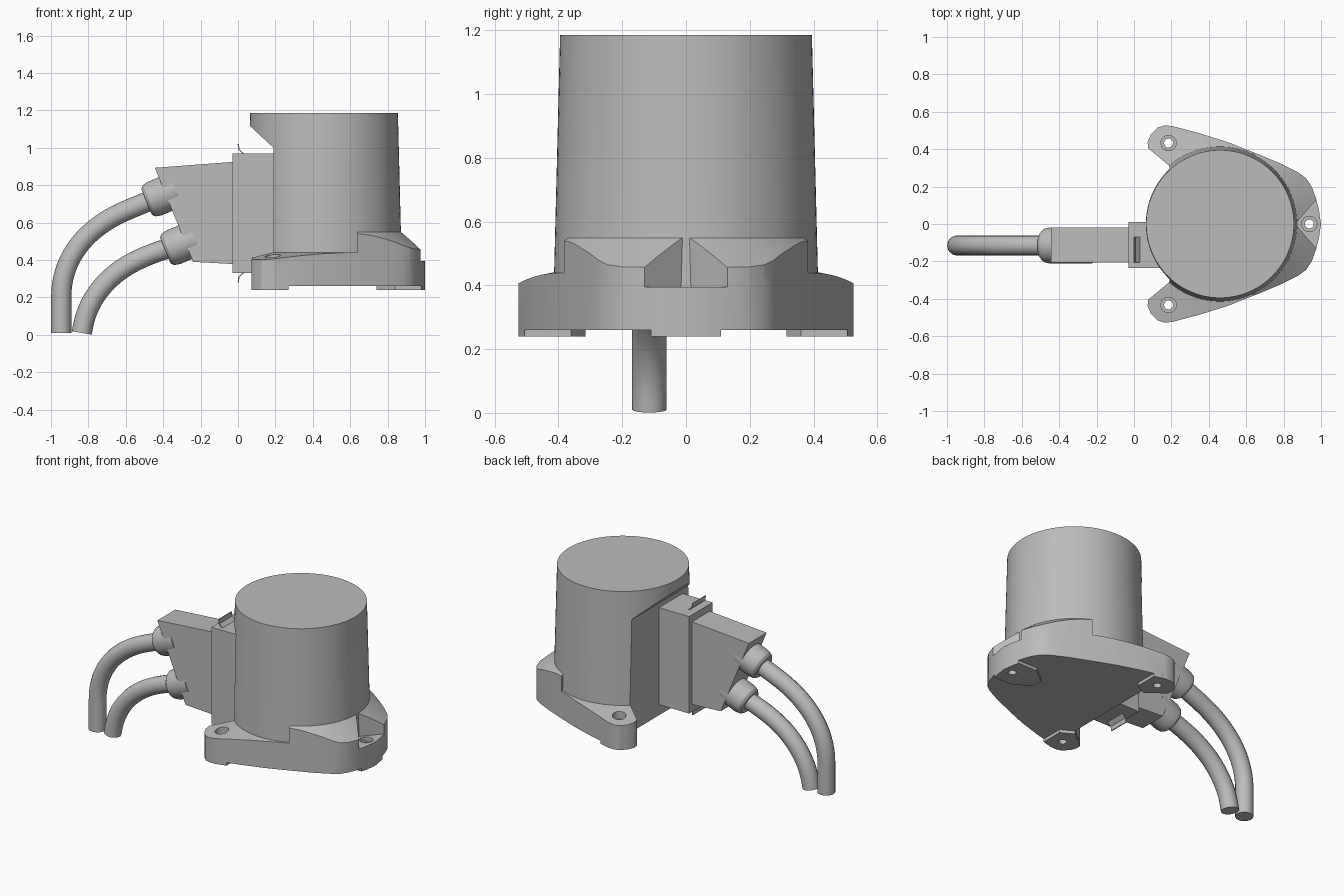
import bpy, bmesh, math
from mathutils import Vector, Matrix

cube = bpy.data.objects.get("Cube")
if cube:
    bpy.data.objects.remove(cube, do_unlink=True)

grey = bpy.data.materials.new("housing grey")
grey.use_nodes = True
grey.diffuse_color = (0.5, 0.5, 0.5, 1)
grey.node_tree.nodes["Principled BSDF"].inputs["Base Color"].default_value = (0.5, 0.5, 0.5, 1)

AXIS_X = 0.46      # drum centre
CABLE_Y = -0.115   # cable and connector plane


def finish(name, bm):
    bmesh.ops.recalc_face_normals(bm, faces=bm.faces)
    mesh = bpy.data.meshes.new(name)
    bm.to_mesh(mesh)
    bm.free()
    mesh.materials.append(grey)
    ob = bpy.data.objects.new(name, mesh)
    bpy.context.collection.objects.link(ob)
    return ob


def prism(name, pts, lo, hi, plane="xy"):
    """Extrude a profile along z (plane xy) or along y (plane xz)."""
    bm = bmesh.new()
    place = (lambda a, b, h: (a, b, h)) if plane == "xy" else (lambda a, b, h: (a, h, b))
    face = bm.faces.new([bm.verts.new(place(a, b, lo)) for a, b in pts])
    top = bmesh.ops.extrude_face_region(bm, geom=[face])["geom"]
    bmesh.ops.translate(bm, vec=place(0, 0, hi - lo),
                        verts=[v for v in top if isinstance(v, bmesh.types.BMVert)])
    return finish(name, bm)


def lathe(name, profile, base, direction=(0, 0, 1), sides=96):
    """Stack rings of (radius, height) along a direction."""
    bm = bmesh.new()
    rot = Vector((0, 0, 1)).rotation_difference(Vector(direction)).to_matrix().to_4x4()
    m = Matrix.Translation(base) @ rot
    rings = []
    for r, h in profile:
        rings.append([bm.verts.new(m @ Vector((r * math.cos(i * math.tau / sides),
                                               r * math.sin(i * math.tau / sides), h)))
                      for i in range(sides)])
    for a, b in zip(rings, rings[1:]):
        for i in range(sides):
            j = (i + 1) % sides
            bm.faces.new((a[i], a[j], b[j], b[i]))
    bm.faces.new(rings[0])
    bm.faces.new(rings[-1])
    return finish(name, bm)


def activate(ob):
    bpy.ops.object.select_all(action="DESELECT")
    ob.select_set(True)
    bpy.context.view_layer.objects.active = ob


def boolean(ob, other, operation="DIFFERENCE", remove=True):
    mod = ob.modifiers.new("cut", "BOOLEAN")
    mod.operation, mod.solver, mod.object = operation, "EXACT", other
    activate(ob)
    bpy.ops.object.modifier_apply(modifier=mod.name)
    if remove:
        bpy.data.objects.remove(other, do_unlink=True)


def smooth(ob, angle=25):
    activate(ob)
    bpy.ops.object.shade_smooth_by_angle(angle=math.radians(angle))


def mirrored(half):
    return half + [(x, -y) for x, y in reversed(half) if y > 0]


# Tapered drum with a flat, undercut connector side
drum = lathe("drum", [(0.418, 0.27), (0.395, 1.185)], (AXIS_X, 0, 0))
boolean(drum, prism("drum_cutter", [(-0.2, 0.2), (0.19, 0.2), (0.19, 1.0), (0.06, 1.12), (-0.2, 1.12)],
                    -1, 1, "xz"))
smooth(drum)

# Three-lug mounting base, its top sloping away from the drum
outline = mirrored([(0.19, 0.31), (0.075, 0.405), (0.073, 0.44), (0.09, 0.48), (0.125, 0.515),
                    (0.16, 0.526), (0.2, 0.525), (0.35, 0.485), (0.5, 0.438), (0.64, 0.383),
                    (0.78, 0.325), (0.88, 0.275), (0.92, 0.245), (0.95, 0.2), (0.972, 0.14),
                    (0.988, 0.08), (1.0, 0)])
base = prism("mounting_base", outline, 0.26, 0.7)
boolean(base, lathe("base_slope", [(0.9, 0.2), (0.9, 0.35), (0.62, 0.4), (0.42, 0.44), (0.2, 0.48)],
                    (AXIS_X, 0, 0)), "INTERSECT")

# Raised shoulder on the single-lug side
shoulder = prism("shoulder", [p for p in outline if p[0] > 0.6], 0.27, 0.7)
boolean(shoulder, lathe("shoulder_slope", [(0.9, 0.2), (0.62, 0.39), (0.52, 0.465), (0.41, 0.55), (0.3, 0.55)],
                        (AXIS_X, 0, 0)), "INTERSECT")

# Wedge-shaped screw pocket
pocket = prism("pocket_cutter", [(0.868, 0.008), (0.975, 0.13), (1.1, 0.27),
                                 (1.1, -0.27), (0.975, -0.13), (0.868, -0.008)], 0.395, 0.8)
boolean(base, pocket, remove=False)
boolean(shoulder, pocket)

# Feet under the lugs
side_foot = [(0.19, 0.315), (0.075, 0.405), (0.073, 0.44), (0.09, 0.48), (0.125, 0.515),
             (0.16, 0.526), (0.2, 0.525), (0.27, 0.506), (0.27, 0.36)]
feet = [prism("left_foot", side_foot, 0.24, 0.265),
        prism("right_foot", [(x, -y) for x, y in side_foot], 0.24, 0.265),
        prism("front_foot", mirrored([(0.74, 0.03), (0.84, 0.11), (0.98, 0.11), (0.988, 0.08), (1.0, 0)]),
              0.24, 0.265)]

# Counterbored screw holes
for (x, y, seat), foot in zip([(0.185, 0.433, 0.38), (0.185, -0.433, 0.38), (0.937, 0, 0.37)], feet):
    hole = lathe("hole_cutter", [(0.024, 0.1), (0.024, seat), (0.041, seat), (0.041, 0.7)], (x, y, 0), sides=32)
    for ob in (base, shoulder, foot):
        boolean(ob, hole, remove=False)
    bpy.data.objects.remove(hole, do_unlink=True)
for ob in [base, shoulder] + feet:
    smooth(ob)

# Connector socket and plug body
prism("connector_socket", [(-0.03, 0.33), (0.2, 0.33), (0.2, 0.97), (-0.03, 0.97)], -0.235, 0.01, "xz")
prism("plug_body", [(-0.445, 0.893), (-0.02, 0.925), (-0.02, 0.378), (-0.24, 0.39)], -0.205, -0.02, "xz")

# Latch clips above and below the socket
clip = [(0.035, 0), (0.008, 0.025), (0.004, 0.052), (-0.002, 0.052), (0.002, 0.022), (0.026, 0)]
for name, z, sign in (("upper_clip", 0.967, 1), ("lower_clip", 0.333, -1)):
    prism(name, [(x, z + sign * h) for x, h in clip], -0.205, -0.07, "xz")

# Cable glands and bent cables
out = Vector((-0.92, 0, -0.38)).normalized()


def cable(name, knots):
    curve = bpy.data.curves.new(name, "CURVE")
    curve.dimensions = "3D"
    curve.bevel_depth, curve.bevel_resolution = 0.054, 6
    curve.resolution_u, curve.use_fill_caps = 24, True
    spline = curve.splines.new("BEZIER")
    spline.bezier_points.add(len(knots) - 1)
    for p, (x, z, dx, dz) in zip(spline.bezier_points, knots):
        p.handle_left_type = p.handle_right_type = "FREE"
        p.co = (x, CABLE_Y, z)
        p.handle_left = (x - dx, CABLE_Y, z - dz)
        p.handle_right = (x + dx, CABLE_Y, z + dz)
    curve.materials.append(grey)
    ob = bpy.data.objects.new(name, curve)
    bpy.context.collection.objects.link(ob)
    activate(ob)
    bpy.ops.object.convert(target="MESH")
    smooth(bpy.context.object, 40)


for level, x, z in (("upper", -0.35, 0.768), ("lower", -0.25, 0.508)):
    gland = lathe(level + "_gland", [(0.097, -0.02), (0.097, 0.105), (0.09, 0.135), (0.075, 0.15)],
                  (x, CABLE_Y, z), out, 40)
    smooth(gland, 30)
cable("upper_cable", [(-0.44, 0.731, -0.03, -0.012), (-0.59, 0.668, -0.2, -0.083),
                      (-0.945, 0.2, 0, -0.23), (-0.945, 0.01, 0, -0.04)])
# the second knot handle is shared by both sides, so it stays parallel to the bend
cable("lower_cable", [(-0.34, 0.471, -0.03, -0.012), (-0.48, 0.425, -0.1, -0.04),
                      (-0.74, 0.24, -0.07, -0.09), (-0.835, 0.01, -0.01, -0.06)])
